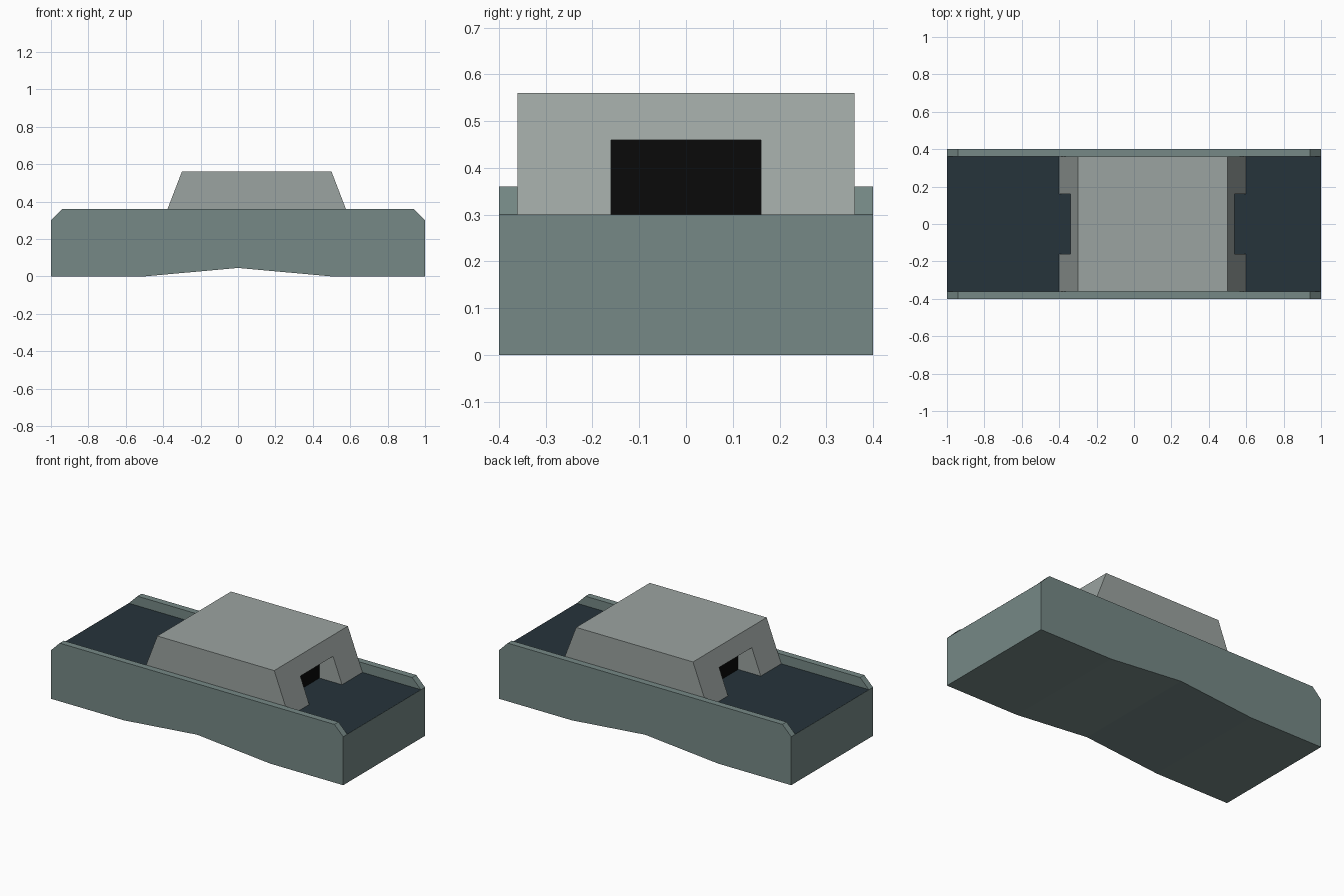
import bpy, bmesh

if "Cube" in bpy.data.objects:
    bpy.data.objects.remove(bpy.data.objects["Cube"])


def material(name, rgb):
    m = bpy.data.materials.new(name)
    m.diffuse_color = (*rgb, 1)
    m.use_nodes = True
    m.node_tree.nodes["Principled BSDF"].inputs["Base Color"].default_value = m.diffuse_color
    return m


def prism(name, profile, half_width, mat=None):
    """Extrude an x-z profile symmetrically along y."""
    bm = bmesh.new()
    face = bm.faces.new([bm.verts.new((x, -half_width, z)) for x, z in profile])
    ext = bmesh.ops.extrude_face_region(bm, geom=[face])
    moved = [g for g in ext["geom"] if isinstance(g, bmesh.types.BMVert)]
    bmesh.ops.translate(bm, verts=moved, vec=(0, 2 * half_width, 0))
    bmesh.ops.recalc_face_normals(bm, faces=bm.faces)
    mesh = bpy.data.meshes.new(name)
    bm.to_mesh(mesh)
    bm.free()
    ob = bpy.data.objects.new(name, mesh)
    bpy.context.collection.objects.link(ob)
    if mat:
        mesh.materials.append(mat)
    return ob


def cut(target, name, x, z0, z1, half_width):
    """Subtract a long box from the target and discard the cutter."""
    cutter = prism(name, [(-x, z0), (x, z0), (x, z1), (-x, z1)], half_width)
    cutter.hide_render = True
    mod = target.modifiers.new(name, 'BOOLEAN')
    mod.operation, mod.solver, mod.object = 'DIFFERENCE', 'EXACT', cutter
    bpy.context.view_layer.objects.active = target
    bpy.ops.object.modifier_apply(modifier=name)
    bpy.data.objects.remove(cutter)


hull_mat = material("hull_grey_green", (0.18, 0.25, 0.24))
cabin_mat = material("cabin_grey", (0.33, 0.37, 0.355))
deck_mat = material("deck_dark", (0.019, 0.033, 0.043))
black_mat = material("doorway_black", (0.003, 0.003, 0.003))

# Hull with chamfered bulwark ends and a shallow arched underside
hull = prism("hull", [(-1, 0), (-0.5, 0), (0, 0.045), (0.5, 0), (1, 0), (1, 0.30),
                      (0.94, 0.36), (-0.94, 0.36), (-1, 0.30)], 0.40, hull_mat)
cut(hull, "well_cutter", 1.5, 0.30, 0.6, 0.36)

# Dark deck surface between the bulwarks
bpy.ops.mesh.primitive_plane_add(size=1, location=(0, 0, 0.3005))
deck = bpy.context.object
deck.name = "deck"
deck.scale = (2, 0.72, 1)
deck.data.materials.append(deck_mat)

# Sloped cabin with a doorway at each end
cabin = prism("cabin", [(-0.40, 0.30), (0.60, 0.30), (0.50, 0.56), (-0.30, 0.56)],
              0.36, cabin_mat)
cut(cabin, "doorway_cutter", 1.5, 0.2, 0.46, 0.16)

# Black interior closing both doorways
prism("doorway_interior", [(-0.245, 0.30), (0.445, 0.30), (0.445, 0.46), (-0.245, 0.46)],
      0.16, black_mat)
